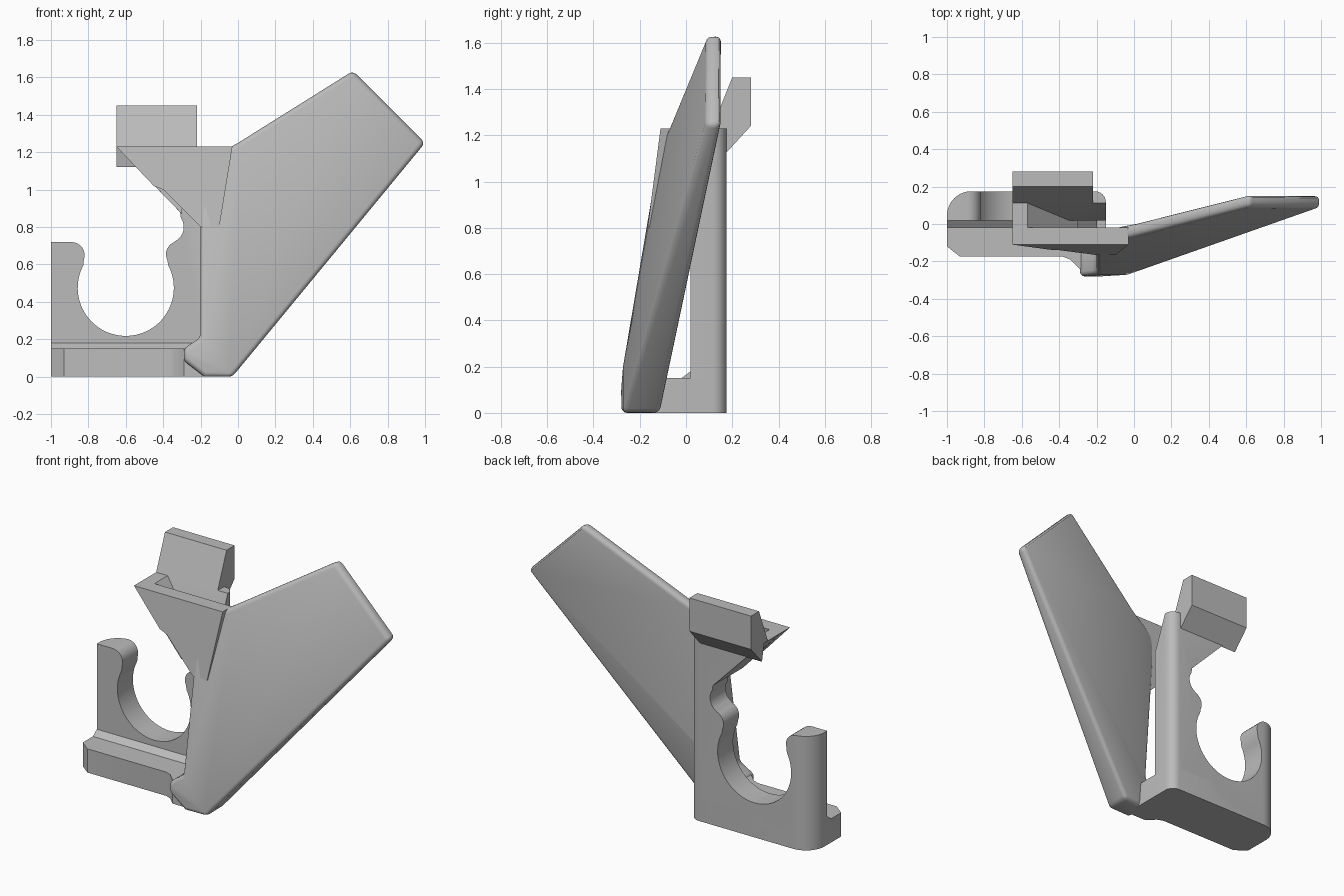
import bpy, bmesh
from math import cos, sin, radians

default_cube = bpy.data.objects.get("Cube")
if default_cube:
    bpy.data.objects.remove(default_cube)

grey = bpy.data.materials.new("plain grey")
grey.use_nodes = True
grey.diffuse_color = (0.5, 0.5, 0.5, 1)
grey.node_tree.nodes["Principled BSDF"].inputs["Base Color"].default_value = (0.5, 0.5, 0.5, 1)


def prism(name, outline, near, far):
    """Solid between two placements of one 2D outline."""
    bm = bmesh.new()
    a = [bm.verts.new(near(u, v)) for u, v in outline]
    b = [bm.verts.new(far(u, v)) for u, v in outline]
    bm.faces.new(a)
    bm.faces.new(b)
    for i in range(len(a)):
        j = (i + 1) % len(a)
        bm.faces.new((a[i], a[j], b[j], b[i]))
    bmesh.ops.recalc_face_normals(bm, faces=bm.faces)
    mesh = bpy.data.meshes.new(name)
    bm.to_mesh(mesh)
    bm.free()
    mesh.materials.append(grey)
    obj = bpy.data.objects.new(name, mesh)
    bpy.context.collection.objects.link(obj)
    return obj


def along_x(name, outline, x0, x1):
    return prism(name, outline, lambda y, z: (x0, y, z), lambda y, z: (x1, y, z))


def along_y(name, outline, front, back):
    return prism(name, outline, lambda x, z: (x, front(x, z), z), lambda x, z: (x, back(x, z), z))


def along_z(name, outline, z0, z1):
    return prism(name, outline, lambda x, y: (x, y, z0), lambda x, y: (x, y, z1))


def arc(cx, cy, r, start, end, steps):
    angles = [radians(start + (end - start) * i / steps) for i in range(steps + 1)]
    return [(cx + r * cos(t), cy + r * sin(t)) for t in angles]


def bake(obj):
    """Replace the mesh by its modified version."""
    graph = bpy.context.evaluated_depsgraph_get()
    mesh = bpy.data.meshes.new_from_object(obj.evaluated_get(graph))
    obj.modifiers.clear()
    obj.data = mesh


def carve(obj, cutter, operation):
    mod = obj.modifiers.new("carve", 'BOOLEAN')
    mod.object, mod.operation, mod.solver = cutter, operation, 'EXACT'
    bake(obj)
    bpy.data.objects.remove(cutter)


# Base foot: chamfered at the front, rounded at the back
footprint = ([(-1, -0.12), (-0.93, -0.175), (-0.38, -0.175), (-0.34, -0.19), (-0.29, -0.24), (-0.15, -0.24)]
             + arc(-0.21, 0.115, 0.06, 0, 90, 6) + arc(-0.87, 0.045, 0.13, 90, 180, 10))
along_z("base", footprint, 0, 0.15)
along_x("base_fillet", [(-0.02, 0.15), (0.04, 0.15), (0.04, 0.18), (0.02, 0.18)], -1, -0.2)

# Clip plate with the round snap opening
opening = arc(-0.6, 0.475, 0.257, 28, -208, 40)
profile = ([(-1, 0), (-0.15, 0), (-0.15, 1.23), (-0.65, 1.23), (-0.31, 0.88)]
           + arc(-0.375, 0.8, 0.085, 35, -62, 8) + arc(-0.315, 0.655, 0.07, 110, 205, 8)
           + opening + arc(-0.89, 0.65, 0.07, -20, 90, 8) + [(-1, 0.72)])
clip = along_y("clip_plate", profile, lambda x, z: 0.02, lambda x, z: 0.175)
carve(clip, along_z("rounding_cutter", footprint, -0.1, 2), 'INTERSECT')
slope = along_x("slope_cutter", [(0.2, 1.45), (-0.04, 0.85), (-0.04, 1.45)], -2, 1)
carve(clip, slope, 'DIFFERENCE')

# Hook at the back of the clip
along_x("hook", [(0.2, 1.45), (0.28, 1.45), (0.28, 1.24), (0.17, 1.12), (0.15, 1.23), (0.112, 1.23)],
        -0.65, -0.22)


# Pocket walls in front of the hook
def wall_front(x, z):
    return -0.11 - 0.13 * (1.23 - z)


along_y("pocket_front_wall", [(-0.65, 1.23), (-0.45, 1.02), (-0.4, 1.0), (-0.2, 0.8), (-0.1, 0.8), (-0.03, 1.23)],
        wall_front, lambda x, z: wall_front(x, z) + 0.09)
along_y("pocket_side_wall", [(-0.65, 1.23), (-0.57, 1.23), (-0.3, 0.95), (-0.3, 0.87)],
        lambda x, z: wall_front(x, z) + 0.02, lambda x, z: 0.13)


# Slanted wing, thick at the foot and thin at the tip
def wing_front(x, z):
    return max(-0.28, -0.274 + 0.155 * x + 0.165 * z)


def wing_back(x, z):
    return max(-0.106 + 0.145 * x + 0.085 * z, wing_front(x, z) + 0.065)


wing = along_y("wing", [(-0.18, 0), (-0.03, 0), (1, 1.25), (0.615, 1.635), (0, 1.25), (-0.2, 1.14),
                        (-0.2, 0.21), (-0.29, 0.15), (-0.29, 0.085)], wing_front, wing_back)
soft = wing.modifiers.new("soft_edges", 'BEVEL')
soft.width, soft.segments, soft.limit_method, soft.angle_limit = 0.025, 3, 'ANGLE', radians(40)
bake(wing)
# Keep the foot standing flat on the ground
for vert in wing.data.vertices:
    vert.co.z = max(vert.co.z, 0)

# Smooth shading on curved faces only
for obj in (wing, clip, bpy.data.objects["base"]):
    bpy.ops.object.select_all(action='DESELECT')
    obj.select_set(True)
    bpy.context.view_layer.objects.active = obj
    bpy.ops.object.shade_smooth_by_angle(angle=radians(30))
